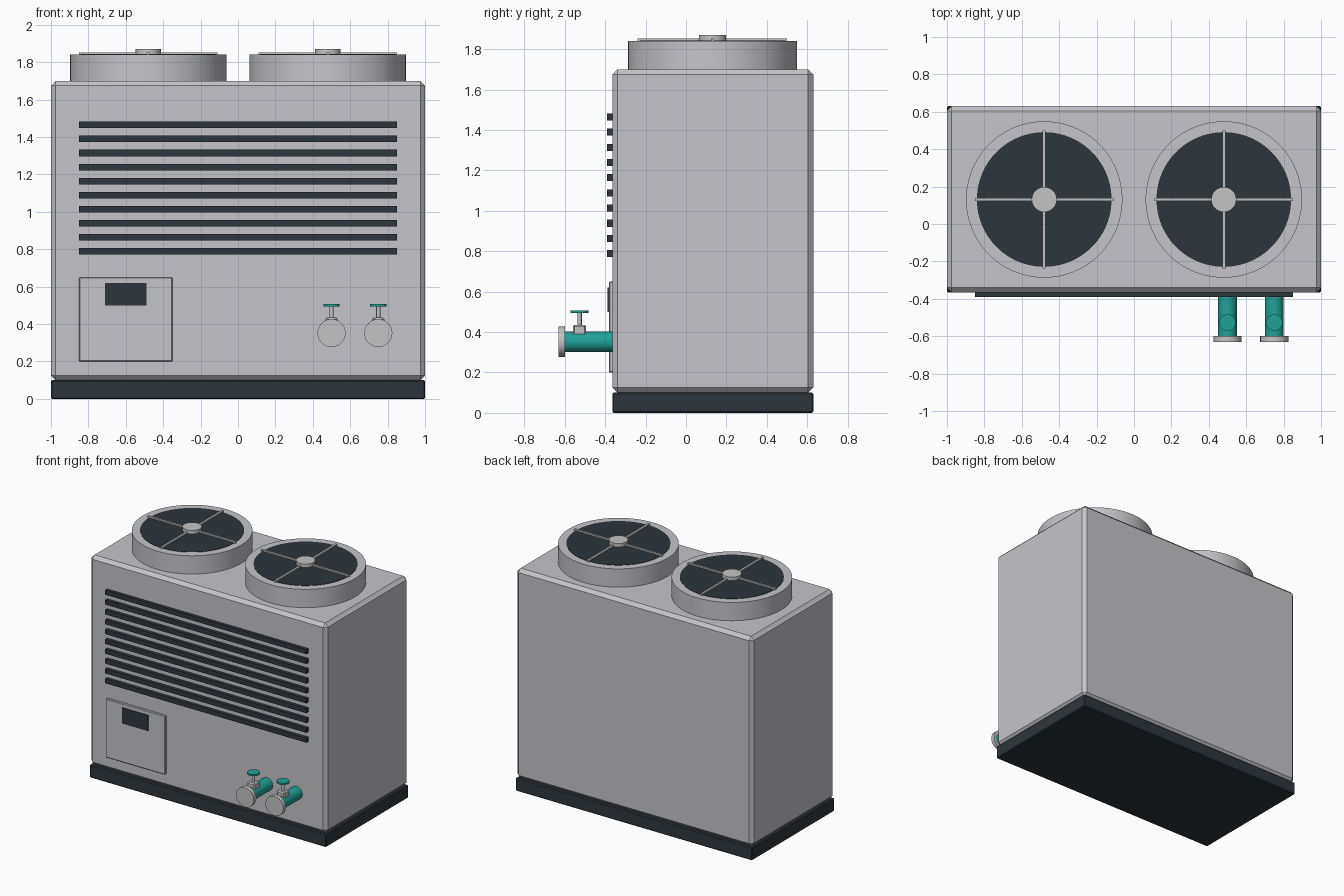
import bpy, math
from mathutils import Vector

if "Cube" in bpy.data.objects:
    bpy.data.objects.remove(bpy.data.objects["Cube"])


def mat(name, rgb):
    m = bpy.data.materials.new(name)
    m.diffuse_color = (*rgb, 1)
    m.use_nodes = True
    m.node_tree.nodes["Principled BSDF"].inputs["Base Color"].default_value = m.diffuse_color
    return m


GREY = mat("casing grey", (0.56, 0.56, 0.59))
METAL = mat("metal grey", (0.55, 0.55, 0.55))
DARK = mat("dark slate", (0.026, 0.037, 0.045))
TEAL = mat("teal", (0.014, 0.36, 0.31))


def finish(o, name, material, bevel):
    o.name = name
    o.data.materials.append(material)
    if bevel:
        b = o.modifiers.new("chamfer", 'BEVEL')
        b.width, b.segments = bevel, 1
    return o


def box(name, lo, hi, material, bevel=0):
    lo, hi = Vector(lo), Vector(hi)
    bpy.ops.mesh.primitive_cube_add(size=1, location=(lo + hi) / 2)
    o = bpy.context.object
    o.scale = hi - lo
    bpy.ops.object.transform_apply(location=False, rotation=False, scale=True)
    return finish(o, name, material, bevel)


def cyl(name, start, end, radius, material, sides=64):
    start, end = Vector(start), Vector(end)
    axis = end - start
    bpy.ops.mesh.primitive_cylinder_add(
        vertices=sides, radius=radius, depth=axis.length,
        location=(start + end) / 2,
        rotation=axis.to_track_quat('Z', 'Y').to_euler())
    bpy.ops.object.shade_smooth_by_angle(angle=math.radians(30))
    return finish(bpy.context.object, name, material, 0)


FRONT, BACK = -0.365, 0.63

# Plinth and casing
box("base_plinth", (-1, FRONT, 0), (1, BACK, 0.1), DARK, 0.006)
box("casing", (-1, FRONT, 0.1), (1, BACK, 1.7), GREY, 0.025)

# Front louvres
for i in range(10):
    z = 1.465 - i * 0.0752
    box(f"louvre_{i + 1}", (-0.85, FRONT - 0.025, z - 0.0175),
        (0.85, FRONT + 0.01, z + 0.0175), DARK)

# Control panel and display
box("control_panel", (-0.85, -0.382, 0.2), (-0.35, FRONT + 0.01, 0.65), GREY, 0.005)
box("display", (-0.71, -0.388, 0.5), (-0.49, -0.38, 0.62), DARK)

# Top fans
for side, x in (("left", -0.48), ("right", 0.48)):
    y = 0.131
    cyl(f"{side}_fan_shroud", (x, y, 1.69), (x, y, 1.84), 0.418, GREY, 96)
    cyl(f"{side}_fan_opening", (x, y, 1.835), (x, y, 1.843), 0.36, DARK, 96)
    cyl(f"{side}_fan_hub", (x, y, 1.835), (x, y, 1.87), 0.067, METAL)
    box(f"{side}_fan_bar_x", (x - 0.37, y - 0.008, 1.838),
        (x + 0.37, y + 0.008, 1.853), METAL)
    box(f"{side}_fan_bar_y", (x - 0.008, y - 0.37, 1.838),
        (x + 0.008, y + 0.37, 1.853), METAL)

# Water pipes with flanges and valves
for side, x in (("left", 0.5), ("right", 0.75)):
    z, vy = 0.352, -0.527
    cyl(f"{side}_pipe", (x, FRONT + 0.02, z), (x, -0.61, z), 0.05, TEAL)
    cyl(f"{side}_flange", (x, -0.6, z), (x, -0.631, z), 0.075, METAL)
    box(f"{side}_valve_body", (x - 0.033, vy - 0.033, z),
        (x + 0.033, vy + 0.033, 0.435), METAL, 0.008)
    cyl(f"{side}_valve_stem", (x, vy, 0.42), (x, vy, 0.5), 0.011, METAL, 24)
    cyl(f"{side}_hand_wheel", (x, vy, 0.494), (x, vy, 0.506), 0.044, TEAL, 48)
